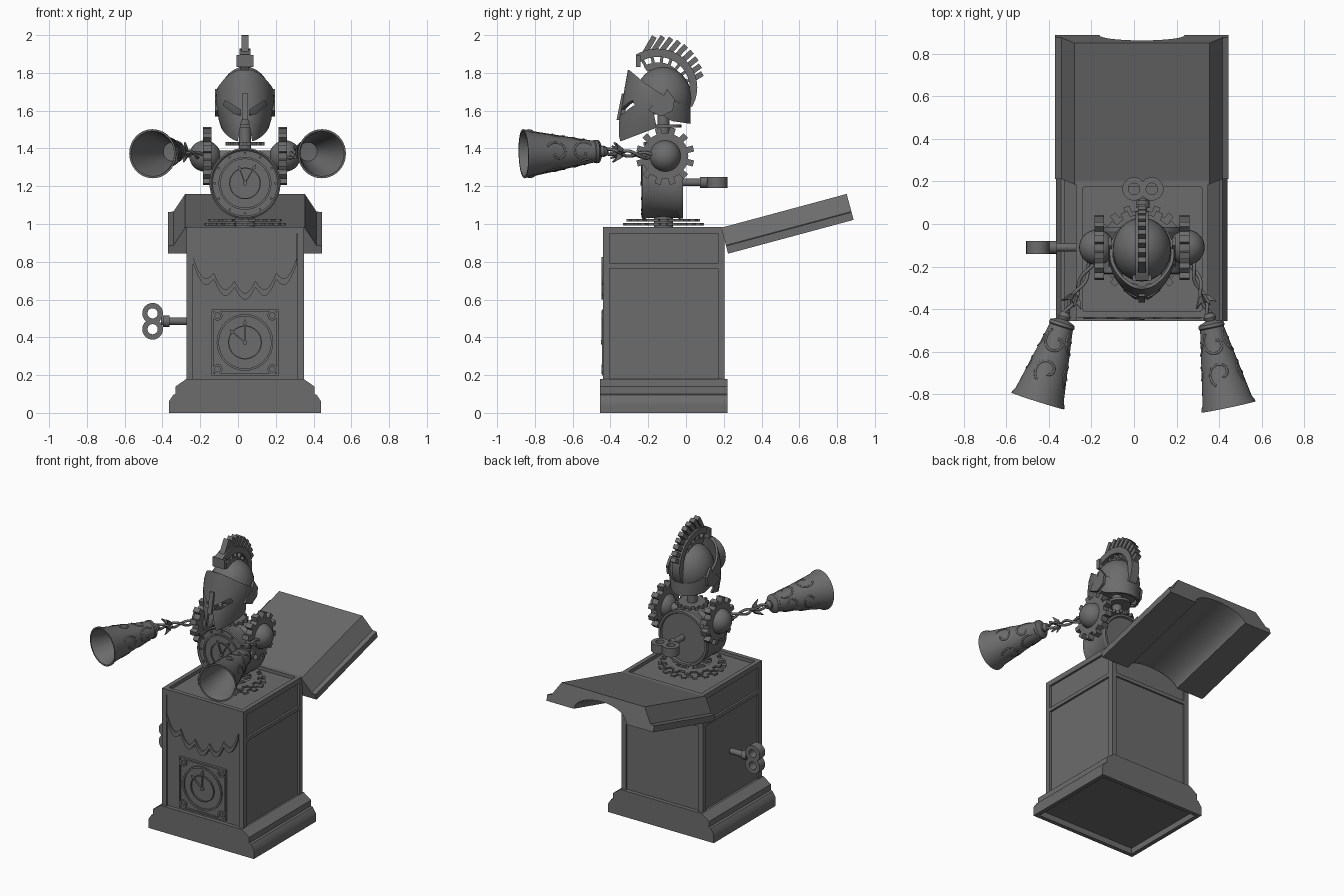
import bpy, bmesh
from math import sin, cos, pi, radians
from mathutils import Matrix, Vector

if "Cube" in bpy.data.objects:
    bpy.data.objects.remove(bpy.data.objects["Cube"])
CX, TAU = 0.037, 2 * pi
Tr = lambda x, y, z: Matrix.Translation((x, y, z))
Rz = lambda a: Matrix.Rotation(a, 4, 'Z')
iron = bpy.data.materials.new('dark_iron')
iron.diffuse_color = (.15, .15, .15, 1)
iron.use_nodes = True
iron.node_tree.nodes["Principled BSDF"].inputs["Base Color"].default_value = iron.diffuse_color

def basis(o, x=(1, 0, 0), y=(0, 1, 0), z=(0, 0, 1)):
    m = Matrix((x, y, z)).transposed().to_4x4()
    m.translation = o
    return m
# front: local xy -> world xz, extrudes to -y; side: local xy -> world yz, extrudes to +x
front = lambda x, y, z: basis((x, y, z), (1, 0, 0), (0, 0, 1), (0, -1, 0))
side = lambda x, y=0, z=0: basis((x, y, z), (0, 1, 0), (0, 0, 1), (1, 0, 0))

def along(p0, p1):
    return Tr(*p0) @ (Vector(p1) - Vector(p0)).to_track_quat('Z', 'Y').to_matrix().to_4x4()

def link(name, data):
    data.materials.append(iron)
    ob = bpy.data.objects.new(name, data)
    bpy.context.collection.objects.link(ob)
    return ob

def mesh(name, verts, faces, M):
    bm = bmesh.new()
    vs = [bm.verts.new(M @ Vector(v)) for v in verts]
    for f in faces:
        bm.faces.new([vs[i] for i in f])
    bmesh.ops.remove_doubles(bm, verts=bm.verts, dist=1e-5)
    bmesh.ops.recalc_face_normals(bm, faces=bm.faces)
    me = bpy.data.meshes.new(name)
    bm.to_mesh(me)
    bm.free()
    return link(name, me)

def prism(name, pts, t, M):
    n = len(pts)
    v = [(x, y, z) for z in (0, t) for x, y in pts]
    f = [(i, (i + 1) % n, n + (i + 1) % n, n + i) for i in range(n)]
    return mesh(name, v, f + [tuple(range(n)), tuple(range(n, 2 * n))], M)

def annulus(name, outer, inner, t, M):
    n = len(outer)
    v = [(x, y, z) for z in (0, t) for ring in (outer, inner) for x, y in ring]
    f = [(a * n + i, a * n + (i + 1) % n, b * n + (i + 1) % n, b * n + i)
         for i in range(n) for a, b in ((0, 1), (1, 3), (3, 2), (2, 0))]
    return mesh(name, v, f, M)

def strips(o, rows, n):
    return [(o + i * n + k, o + i * n + (k + 1) % n, o + (i + 1) * n + (k + 1) % n, o + (i + 1) * n + k)
            for i in range(rows - 1) for k in range(n)]

def lathe(name, prof, M, n=32):
    v = [(r * cos(TAU * k / n), r * sin(TAU * k / n), z) for r, z in prof for k in range(n)]
    return mesh(name, v, strips(0, len(prof), n), M)

def cyl(name, r, h, M, n=32):
    return lathe(name, [(0, 0), (r, 0), (r, h), (0, h)], M, n)

def ball(name, c, s):
    return lathe(name, [(sin(pi * i / 14), -cos(pi * i / 14)) for i in range(15)], Tr(*c) @ Matrix.Diagonal((*s, 1)))

def box(name, x0, x1, y0, y1, z0, z1, M=Matrix()):
    return prism(name, [(x0, y0), (x1, y0), (x1, y1), (x0, y1)], z1 - z0, M @ Tr(0, 0, z0))

def circle(r, n=32, cx=0, cy=0):
    return [(cx + r * cos(TAU * i / n), cy + r * sin(TAU * i / n)) for i in range(n)]

def gear(name, n, ro, ri, hole, t, M):
    A = [(TAU * (k + u) / n, r) for k in range(n) for u, r in ((0, ri), (.25, ri), (.3, ro), (.7, ro), (.75, ri))]
    annulus(name, [(r * cos(a), r * sin(a)) for a, r in A], [(hole * cos(a), hole * sin(a)) for a, r in A], t, M)

def tube(name, pts, r):
    cu = bpy.data.curves.new(name, 'CURVE')
    cu.dimensions, cu.bevel_depth, cu.bevel_resolution, cu.use_fill_caps = '3D', r, 2, True
    sp = cu.splines.new('POLY')
    sp.points.add(len(pts) - 1)
    for p, q in zip(sp.points, pts):
        p.co = (*q, 1)
    link(name, cu)

def cut(ob, cutter, op='DIFFERENCE'):
    m = ob.modifiers.new('cut', 'BOOLEAN')
    m.object, m.operation, m.solver = cutter, op, 'EXACT'
    bpy.context.view_layer.update()
    me = bpy.data.meshes.new_from_object(ob.evaluated_get(bpy.context.evaluated_depsgraph_get()))
    ob.modifiers.clear()
    ob.data = me
    bpy.data.objects.remove(cutter)

def key(M):
    cyl('key_shaft', .02, .14, M, 16)
    cyl('key_collar', .03, .035, M @ Tr(0, 0, .095), 16)
    for s in (-.042, .042):
        annulus('key_ring', circle(.055, 24, s), circle(.027, 24, s), .06, M @ front(0, .03, .185))

def clock(r, M):
    annulus('dial_ring', circle(r), circle(r * .92), .009, M)
    annulus('dial_inner_ring', circle(r * .6), circle(r * .56), .009, M)
    w = r * .07
    for ang, ln in ((50, .65), (0, .75)):
        prism('clock_hand', [(-.003, 0), (.003, 0), (.003, r * ln - 2 * w), (w, r * ln - w), (0, r * ln + w),
              (-w, r * ln - w), (-.003, r * ln - 2 * w)], .011, M @ Rz(radians(ang)))
    cyl('dial_pin', r * .08, .014, M, 12)

# base: moulded left and right, recessed below
half = [(.403, .04), (.403, .06), (.38, .095), (.367, .1), (.367, .14), (.31, .18)]
prism('base_moulding', half + [(-x, z) for x, z in reversed(half)], .675, front(CX, .22, 0))
rect = lambda x, y: [(-x, -y), (x, -y), (x, y), (-x, y)]
annulus('base_rim', rect(.403, .3375), rect(.375, .31), .04, Tr(CX, -.1175, 0))
# box body: core, corner posts, rails
X0, X1, Y0, Y1 = CX - .309, CX + .312, -.44, .205
box('box_core', X0 + .014, X1 - .014, Y0 + .012, Y1 - .012, .17, .962)
for x in (X0, X1 - .035):
    for y in (Y0, Y1 - .035):
        box('corner_post', x, x + .035, y, y + .035, .18, .985)
for z0, z1 in ((.765, .79), (.95, .985)):
    for x in (X0, X1 - .03):
        box('side_rail', x, x + .03, Y0 + .03, Y1 - .03, z0, z1)
    box('back_rail', X0 + .03, X1 - .03, Y1 - .03, Y1, z0, z1)
box('front_rail', X0 + .03, X1 - .03, Y0, Y0 + .03, .95, .985)
# scalloped curtain
us = [i / 40 for i in range(-40, 41)]
edge = [(.275 * u, .79 - .13 * (1 - u * u) - .06 * abs(cos(2.5 * pi * u))) for u in us]
prism('curtain', edge + [(.275, .95), (-.275, .95)], .01, front(CX, Y0 + .013, 0))
prism('curtain_fringe', edge + [(x, z + .034) for x, z in reversed(edge)], .02, front(CX, Y0 + .013, 0))
# clock plate on the box front
prism('clock_plate', rect(.178, .175), .01, front(CX, Y0 + .013, .373))
F = front(CX, Y0 + .003, .373)
annulus('plate_border', rect(.178, .175), rect(.168, .165), .008, F)
clock(.15, F)
for c in rect(.145, .142):
    annulus('corner_scroll', circle(.026, 16, *c), circle(.014, 16, *c), .01, F)
# open lid with arched underside
lh = [(.408, 0), (.408, .042), (.378, .046), (.317, .142)]
arch = [(-.2 * cos(pi * i / 16), .095 * sin(pi * i / 16)) for i in range(17)]
prism('lid', lh + [(-x, t) for x, t in reversed(lh)] + arch, .688,
      basis((CX, .223, .843), (1, 0, 0), (0, -.26, .966), (0, .966, .26)))
# winding keys
key(basis((X0 + .005, -.11, .485), (0, 0, 1), (0, 1, 0), (-1, 0, 0)))
key(basis((CX + .005, -.02, 1.22), (1, 0, 0), (0, 0, 1), (0, 1, 0)))
# spoked gears on the box top
for r, z, n in ((.215, .992, 18), (.195, 1.014, 14)):
    gear('top_gear', n, r, r * .85, r * .62, .012, Tr(CX, -.12, z))
    for k in range(3):
        box('gear_spoke', -r * .7, r * .7, -.014, .014, 0, .012, Tr(CX, -.12, z) @ Rz(pi * k / 3))
cyl('top_gear_hub', .05, .09, Tr(CX, -.12, .96))
# drum torso with dial
D = front(CX, -.015, 1.215)
lathe('drum', [(0, .012), (.165, .012), (.17, 0), (.185, 0), (.188, .02), (.183, .03), (.183, .19), (.188, .2),
               (.188, .215), (.18, .22), (.172, .212), (0, .212)], D, 48)
clock(.14, D @ Tr(0, 0, .211) @ Rz(radians(-30)))
for x, y in circle(.16, 12):
    cyl('drum_rivet', .007, .012, D @ Tr(x, y, .21), 10)
# shoulders, arms and horns
SZ, SY = 1.36, -.11
cyl('shoulder_axle', .03, .4, side(CX - .2, SY, SZ))
horns = {-1: ((-.325, -.43, 1.385), (-.452, -.832, 1.372)), 1: ((.355, -.435, 1.385), (.444, -.86, 1.372))}
for s, (p0, p1) in horns.items():
    x = CX + .2 * s
    gear('shoulder_gear', 12, .155, .122, .05, .045, side(x - .022, SY, SZ))
    ball('shoulder_ball', (x + .012 * s, SY, SZ), (.083, .083, .083))
    a0 = Vector((x + .03 * s, SY - .06, SZ))
    A, L = along(a0, p0), (Vector(p0) - a0).length
    for ph in (0, pi):     # twisted arm strands
        tube('arm_strand', [A @ Vector((.014 * cos(ph + 9 * u), .014 * sin(ph + 9 * u), L * u))
                            for u in [i / 24 for i in range(25)]], .0085)
    for k in range(5):     # leaf prongs
        prism('arm_leaf', [(.01, L * .62), (.03, L * .66), (.055, L * .8), (.035, L * .76), (.01, L * .74)], .012,
              A @ Rz(TAU * k / 5) @ front(0, .005, 0))
    H, L = along(p0, p1), (Vector(p1) - Vector(p0)).length
    lathe('horn', [(0, -.02), (.02, -.015), (.03, .005), (.024, .02), (.05, .03), (.06, .035), (.062, .05), (.057, .055),
                   (.06, .075), (.118, L - .03), (.128, L - .012), (.13, L), (.12, L), (.11, L - .03), (.05, .075),
                   (0, .07)], H, 40)
    for k in range(8):     # raised scrollwork
        pts = []
        for u in [i / 25 for i in range(26)]:
            rad = .065 * (1 - .75 * u)
            z = .2 + (.07 + rad * cos(.6 + 5.5 * u)) * (1 if k % 2 else -1)
            r = .058 + .058 * (z - .075) / (L - .105)
            th = k // 2 * pi / 2 + rad * sin(.6 + 5.5 * u) / r
            pts.append(H @ Vector((r * cos(th), r * sin(th), z)))
        tube('horn_scroll', pts, .006)
# neck
cyl('neck', .032, .24, Tr(CX, -.12, 1.37))
gear('neck_gear', 14, .105, .085, .03, .02, Tr(CX, -.12, 1.415))
cyl('neck_plate', .075, .016, Tr(CX, -.1, 1.512))
# helmet: dome plus visor shell cut to its side outline
dome = ball('helmet_dome', (CX, -.12, 1.665), (.138, .15, .168))
cut(dome, box('dome_cutter', -1, 1, -1, 1, 1, 1.58))
secs = [(1.40, .095, .22), (1.46, .11, .225), (1.55, .14, .215), (1.64, .155, .197), (1.72, .15, .185), (1.83, .115, .165)]
N, m = 48, len(secs)
verts = [(CX + g * w * sin(t), -.14 - g * (d if cos(t) > 0 else .165) * cos(t), z)
         for g in (1, .9) for z, w, d in secs for t in [TAU * k / N for k in range(N)]]
faces = strips(0, m, N) + strips(m * N, m, N)
faces += [(e + k, e + (k + 1) % N, m * N + e + (k + 1) % N, m * N + e + k) for e in (0, (m - 1) * N) for k in range(N)]
visor = mesh('helmet_visor', verts, faces, Matrix())
cut(visor, prism('visor_outline', [(-.5, 1.815), (-.3, 1.815), (-.217, 1.745), (-.11, 1.676), (.06, 1.6), (.06, 1.525),
    (-.075, 1.545), (-.175, 1.61), (-.155, 1.51), (-.34, 1.44), (-.5, 1.44)], 2, side(-1)), 'INTERSECT')
for s in (-1, 1):
    eye = [(CX + s * x, z) for x, z in ((.024, 1.575), (.024, 1.605), (.105, 1.655), (.115, 1.63), (.06, 1.585))]
    cut(visor, prism('eye_cutter', eye, .4, front(0, -.15, 0)))
    prism('ear_wing', [(-.2, 1.6), (-.13, 1.57), (-.07, 1.6), (-.06, 1.66), (-.1, 1.715), (-.13, 1.66), (-.17, 1.64)],
          .016, side(CX + s * .15 - .008))
cut(visor, prism('mouth_cutter', [(CX - .045, 1.4), (CX + .045, 1.4), (CX + .018, 1.55), (CX - .018, 1.55)], .4, front(0, -.15, 0)))
prism('nose_guard', [(-.33, 1.69), (-.34, 1.69), (-.368, 1.55), (-.34, 1.55)], .03, side(CX - .015))
# crest: rails, posts and slanted spikes
at = lambda a, r: (-.14 + r * cos(radians(a)), 1.71 + r * sin(radians(a)))
for name, ri, ro, w in (('crest_rail', .18, .225, .06), ('crest_inner_rail', .115, .15, .045)):
    A = [(124 - 152 * u, 1 - .14 * u) for u in [i / 24 for i in range(25)]]
    prism(name, [at(a, ro * k) for a, k in A] + [at(a, ri * k) for a, k in reversed(A)], w, side(CX - w / 2))
for i in range(9):
    p, q = at(120 - 17 * i, .13), at(120 - 17 * i, .195)
    box('crest_post', -.016, .016, -.008, .008, 0, .06, along((CX, *p), (CX, *q)))
box('crest_front_block', CX - .045, CX + .045, -.265, -.24, 1.83, 1.895)
for u in [i / 8 for i in range(9)]:
    P, b = Vector(at(108 - 90 * u, .222 - .03 * u)), radians(60 - 28 * u)
    d, q = Vector((cos(b), sin(b))), Vector((-sin(b), cos(b))) * .014
    p, e = P - d * .03, P + d * (.082 - .03 * u)
    prism('crest_spike', [tuple(c) for c in (p - q, e - q, e + q, p + q)], .038, side(CX - .019))
# smooth curved parts, keep hard edges
bpy.ops.object.select_all(action='DESELECT')
for ob in bpy.context.scene.objects:
    if ob.type == 'MESH':
        ob.select_set(True)
        bpy.context.view_layer.objects.active = ob
bpy.ops.object.shade_smooth_by_angle(angle=radians(35))
